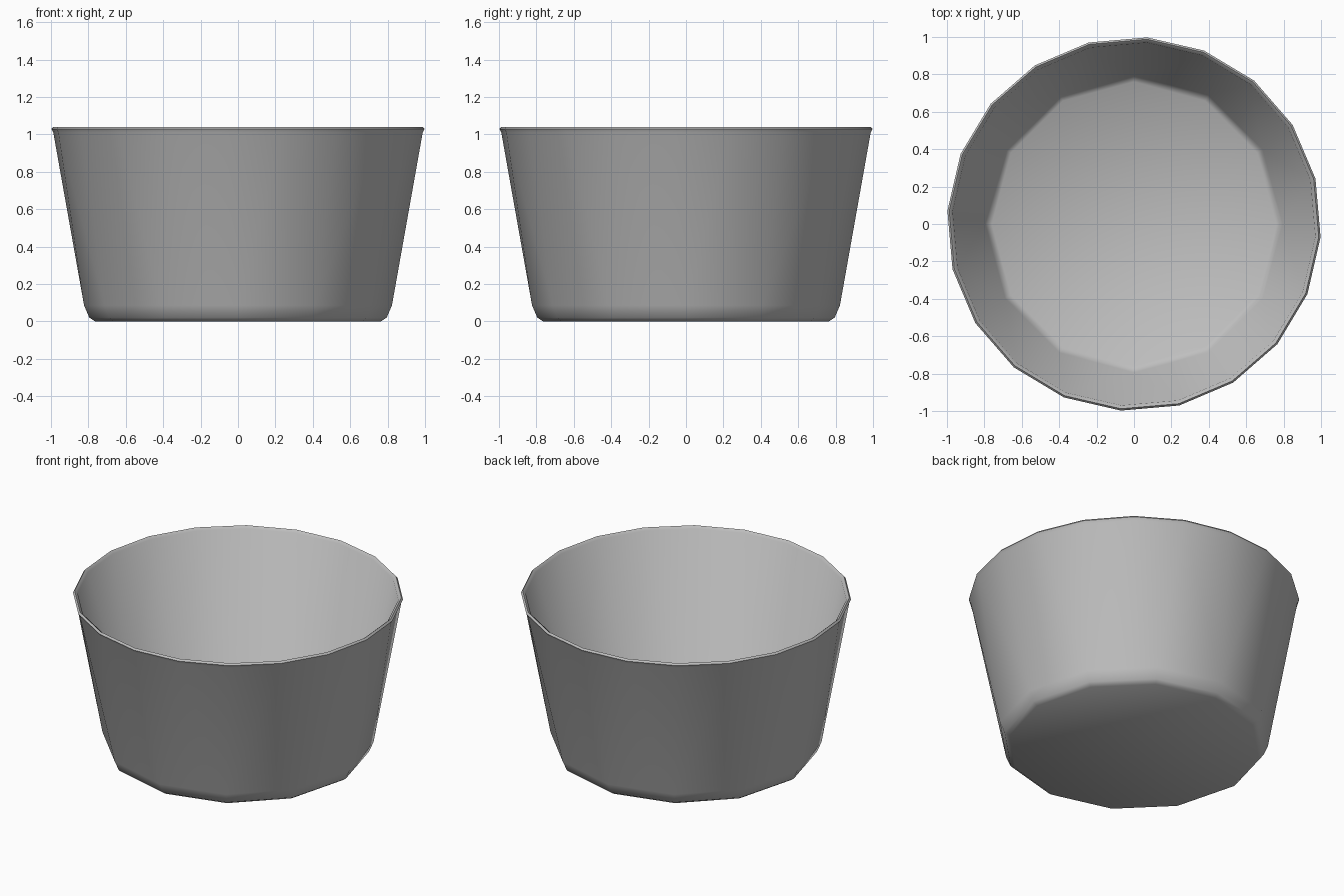
import bpy
import bmesh
import math

default = bpy.data.objects.get("Cube")
if default:
    bpy.data.objects.remove(default, do_unlink=True)

# Single plain grey
grey = bpy.data.materials.new("grey")
grey.use_nodes = True
colour = (0.52, 0.52, 0.52, 1)
grey.diffuse_color = colour
grey.node_tree.nodes["Principled BSDF"].inputs["Base Color"].default_value = colour

BASE_SIDES, RIM_SIDES = 12, 20
RIM_TURN = math.radians(-4)

bm = bmesh.new()


def ring(radius, z, sides, turn=0.0):
    """Closed loop of edges; returns its vertices and edges."""
    verts = [bm.verts.new((radius * math.cos(turn + math.tau * i / sides),
                           radius * math.sin(turn + math.tau * i / sides), z))
             for i in range(sides)]
    edges = [bm.edges.new((verts[i], verts[(i + 1) % sides])) for i in range(sides)]
    return verts, edges


# Profile from the underside, up the outer wall, over the rim, down to the inner floor
rings = [
    ring(0.765, 0.0, BASE_SIDES),
    ring(0.795, 0.02, BASE_SIDES),
    ring(0.823, 0.085, BASE_SIDES),
    ring(0.99, 1.01, RIM_SIDES, RIM_TURN),
    ring(1.0, 1.028, RIM_SIDES, RIM_TURN),
    ring(0.99, 1.04, RIM_SIDES, RIM_TURN),
    ring(0.972, 1.025, RIM_SIDES, RIM_TURN),
    ring(0.795, 0.05, BASE_SIDES),
    ring(0.76, 0.025, BASE_SIDES),
]
for lower, upper in zip(rings, rings[1:]):
    bmesh.ops.bridge_loops(bm, edges=lower[1] + upper[1])

# Underside and inner floor
bm.faces.new(rings[0][0])
bm.faces.new(rings[-1][0])
bmesh.ops.recalc_face_normals(bm, faces=bm.faces[:])

mesh = bpy.data.meshes.new("round_tub")
bm.to_mesh(mesh)
bm.free()
mesh.materials.append(grey)
tub = bpy.data.objects.new("round_tub", mesh)
bpy.context.collection.objects.link(tub)

# Smooth walls with a crisp rim
bpy.ops.object.select_all(action="DESELECT")
tub.select_set(True)
bpy.context.view_layer.objects.active = tub
bpy.ops.object.shade_smooth_by_angle(angle=math.radians(45))
